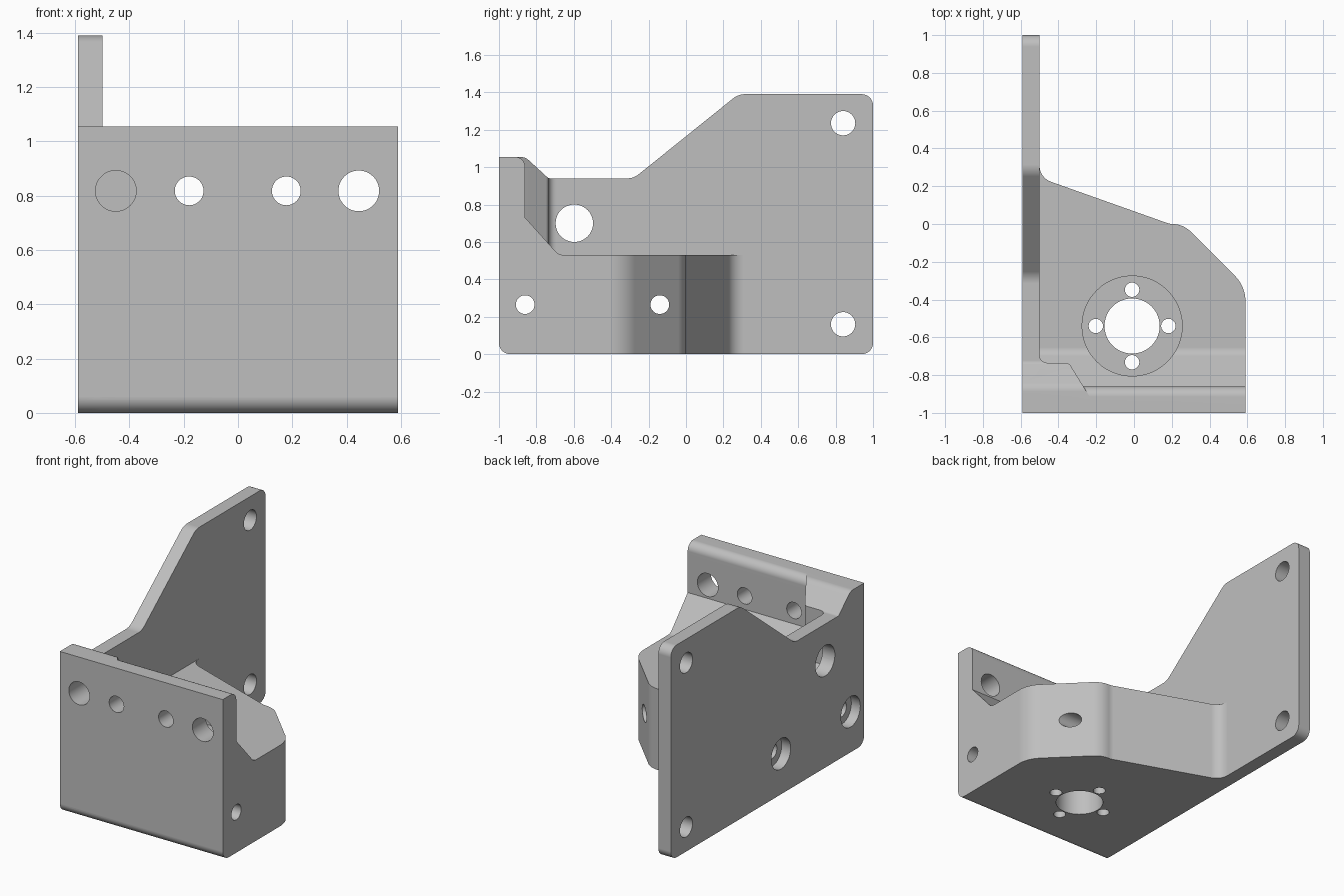
import bpy, bmesh, math
from mathutils import Vector

cube = bpy.data.objects.get("Cube")
if cube:
    bpy.data.objects.remove(cube, do_unlink=True)

grey = bpy.data.materials.new("light grey")
grey.use_nodes = True
COLOUR = (0.52, 0.52, 0.52, 1)
grey.diffuse_color = COLOUR
grey.node_tree.nodes["Principled BSDF"].inputs["Base Color"].default_value = COLOUR


def rounded(points, steps=8):
    """Outline from (u, v, optional corner radius) points."""
    out = []
    for i, point in enumerate(points):
        p = Vector(point[:2])
        r = point[2] if len(point) > 2 else 0
        if not r:
            out.append(p)
            continue
        a = (Vector(points[i - 1][:2]) - p).normalized()
        b = (Vector(points[(i + 1) % len(points)][:2]) - p).normalized()
        half = a.angle(b) / 2
        centre = p + (a + b).normalized() * (r / math.sin(half))
        start = p + a * (r / math.tan(half)) - centre
        end = p + b * (r / math.tan(half)) - centre
        sweep = start.angle(end)
        for k in range(steps + 1):
            t = k / steps
            out.append(centre + (start * math.sin((1 - t) * sweep)
                                 + end * math.sin(t * sweep)) / math.sin(sweep))
    return out


def prism(name, outline, axis, lo, hi):
    """Extrude an outline along the axis between lo and hi."""
    place = {"x": lambda u, v, t: (t, u, v),
             "y": lambda u, v, t: (u, t, v),
             "z": lambda u, v, t: (u, v, t)}[axis]
    bm = bmesh.new()
    rings = [[bm.verts.new(place(p[0], p[1], t)) for p in outline] for t in (lo, hi)]
    n = len(outline)
    for ring in rings:
        bm.faces.new(ring)
    for i in range(n):
        j = (i + 1) % n
        bm.faces.new((rings[0][i], rings[0][j], rings[1][j], rings[1][i]))
    bmesh.ops.recalc_face_normals(bm, faces=bm.faces)
    mesh = bpy.data.meshes.new(name)
    bm.to_mesh(mesh)
    bm.free()
    mesh.materials.append(grey)
    obj = bpy.data.objects.new(name, mesh)
    bpy.context.collection.objects.link(obj)
    return obj


def combine(target, other, operation):
    """Apply a boolean and remove the helper."""
    mod = target.modifiers.new("boolean", "BOOLEAN")
    mod.operation, mod.solver, mod.object = operation, "EXACT", other
    bpy.context.view_layer.objects.active = target
    bpy.ops.object.modifier_apply(modifier=mod.name)
    bpy.data.objects.remove(other, do_unlink=True)


def drill(target, axis, u, v, r, lo, hi):
    circle = [(u + r * math.cos(math.tau * k / 48), v + r * math.sin(math.tau * k / 48))
              for k in range(48)]
    combine(target, prism("cutter", circle, axis, lo, hi), "DIFFERENCE")


L, P, R = -0.59, -0.5, 0.59   # outer side, inner face of plate, far side

# Base block and front wall: plan outline crossed with side profile
plan = rounded([(L, -1), (R, -1), (R, -0.33, 0.19), (0.26, 0, 0.14), (0.19, 0, 0.1),
                (P, 0.245, 0.09), (P, 0.36), (L, 0.36)])
side = rounded([(-1, 0, 0.06), (0.5, 0), (0.5, 0.53), (-0.68, 0.53, 0.06),
                (-0.86, 0.73), (-0.86, 1.055, 0.055), (-1, 1.055)])
bracket = prism("mounting_bracket", plan, "z", -0.1, 1.2)
combine(bracket, prism("side_profile", side, "x", -0.7, 0.7), "INTERSECT")

# Tall side plate
plate = rounded([(-1, 0, 0.06), (1, 0, 0.06), (1, 1.39, 0.06), (0.28, 1.39, 0.1),
                 (-0.28, 0.94, 0.1), (-0.735, 0.94, 0.03), (-0.86, 1.055, 0.07), (-1, 1.055)])

# Thickened corner between wall and plate
corner_plan = rounded([(L, -0.97), (-0.2, -0.97), (-0.345, -0.735, 0.03),
                       (P, -0.735, 0.04), (P, -0.69), (L, -0.69)])
corner = prism("corner", corner_plan, "z", 0.4, 1.2)
combine(corner, prism("corner_profile", plate, "x", -0.7, 0), "INTERSECT")
combine(bracket, prism("side_plate", plate, "x", L, P), "UNION")
combine(bracket, corner, "UNION")

# Flange recess, shaft hole and its four screw holes
cx, cy = -0.01, -0.54
drill(bracket, "z", cx, cy, 0.265, 0.45, 0.9)
drill(bracket, "z", cx, cy, 0.146, -0.1, 0.6)
for dx, dy in ((1, 0), (-1, 0), (0, 1), (0, -1)):
    drill(bracket, "z", cx + 0.192 * dx, cy + 0.192 * dy, 0.038, -0.1, 0.6)

# Front wall holes, the one beside the plate being blind
for x, r, depth in ((-0.45, 0.075, 0.18), (-0.18, 0.053, 0.4),
                    (0.178, 0.053, 0.4), (0.445, 0.075, 0.4)):
    drill(bracket, "y", x, 0.818, r, -1.1, -1 + depth)

# Plate holes
for y, z, r in ((0.84, 1.235, 0.065), (0.84, 0.16, 0.065), (-0.597, 0.7, 0.1)):
    drill(bracket, "x", y, z, r, -0.7, -0.4)

# Long cross bolts with counterbored heads
for y in (-0.86, -0.14):
    drill(bracket, "x", y, 0.265, 0.05, -0.7, 0.7)
    drill(bracket, "x", y, 0.265, 0.1, -0.7, L + 0.065)

# Smooth fillets and holes, keep hard edges
bpy.ops.object.select_all(action="DESELECT")
bracket.select_set(True)
bpy.context.view_layer.objects.active = bracket
bpy.ops.object.shade_smooth_by_angle(angle=math.radians(25))
weighted = bracket.modifiers.new("weighted normals", "WEIGHTED_NORMAL")
weighted.keep_sharp = True
